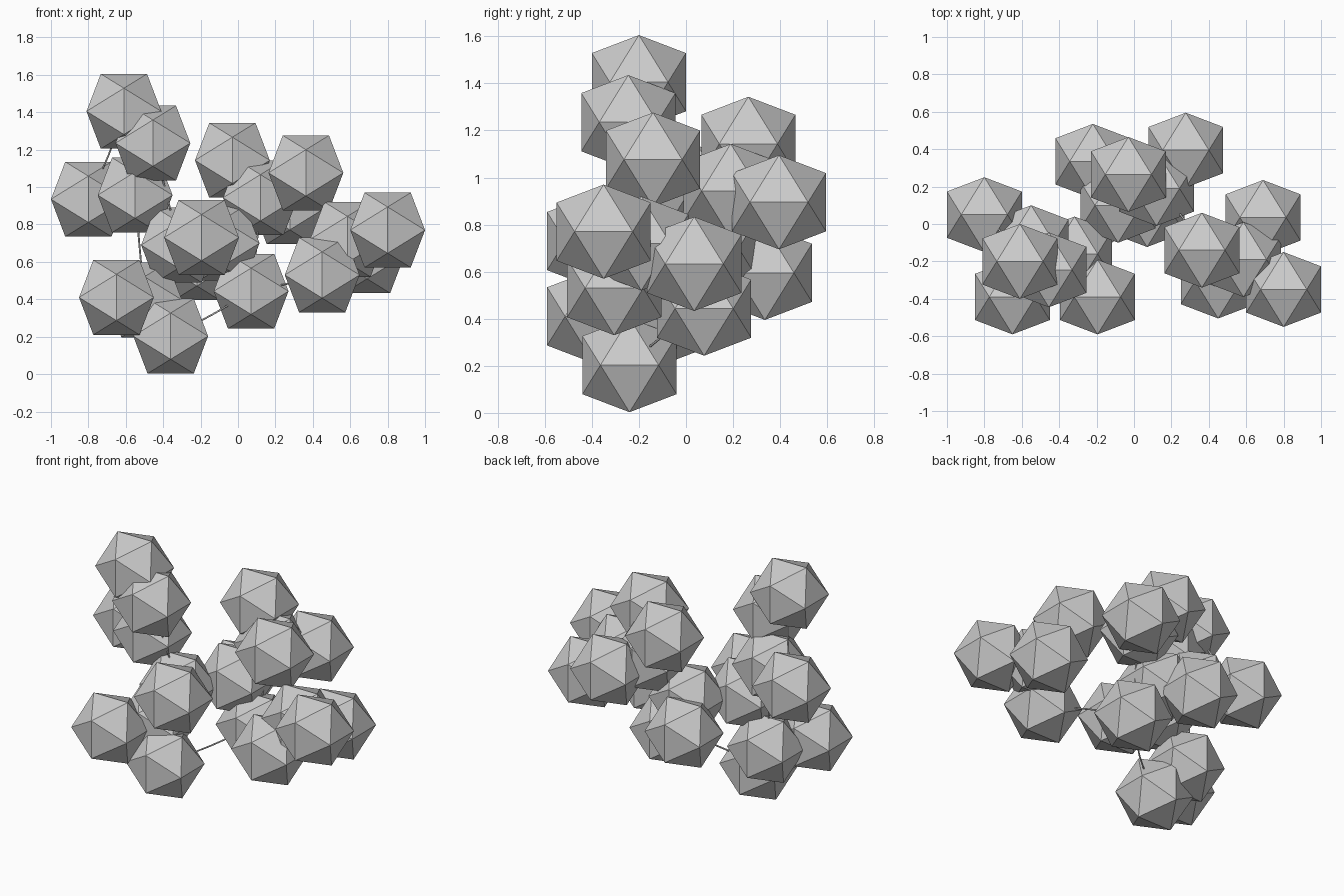
import bpy, bmesh
from mathutils import Vector

if "Cube" in bpy.data.objects:
    bpy.data.objects.remove(bpy.data.objects["Cube"])

# Node centres (x, y, z)
NODES = {
    "A": (-0.61, -0.20, 1.405), "B": (-0.455, -0.245, 1.235),
    "C": (-0.80, 0.05, 0.935), "D": (-0.55, -0.10, 0.957),
    "E": (-0.03, 0.265, 1.143), "F": (0.363, -0.14, 1.076),
    "G": (0.12, 0.19, 0.943), "H": (0.277, 0.395, 0.895),
    "I": (0.80, -0.35, 0.77), "J": (0.45, -0.305, 0.53),
    "K": (0.585, -0.19, 0.72), "L": (0.69, 0.035, 0.633),
    "M": (-0.195, -0.39, 0.73), "N": (-0.318, -0.16, 0.69),
    "O": (-0.65, -0.39, 0.41), "P": (-0.36, -0.24, 0.203),
    "Q": (0.07, 0.077, 0.443), "R": (-0.50, -0.12, 0.397),
    "S": (-0.22, 0.335, 0.595), "T": (-0.085, 0.10, 0.70),
}
# Pairs of nodes joined by thin rods
LINKS = "AC AB BN DR NT TQ PQ PR RO MN DC FK KI KL KJ JQ GT GE GH QG TS FG RN".split()

PHI = (1 + 5 ** 0.5) / 2
HALF = 0.2            # half width of a node
ROD = 0.005


def node_mesh():
    """Icosahedron with its two-fold axes along x, y and z."""
    s = HALF / PHI
    bm = bmesh.new()
    for a in (-s, s):
        for b in (-HALF, HALF):
            for co in ((a, 0, b), (0, b, a), (b, a, 0)):
                bm.verts.new(co)
    bmesh.ops.convex_hull(bm, input=bm.verts)
    bmesh.ops.recalc_face_normals(bm, faces=bm.faces)
    me = bpy.data.meshes.new("faceted_node")
    bm.to_mesh(me)
    bm.free()
    return me


# Faceted nodes
mesh = node_mesh()
for co in NODES.values():
    ob = bpy.data.objects.new("faceted_node", mesh)
    ob.location = co
    bpy.context.collection.objects.link(ob)

# Thin, slightly bowed rods between nodes
curve = bpy.data.curves.new("connecting_rods", 'CURVE')
curve.dimensions = '3D'
curve.bevel_depth = ROD
curve.bevel_resolution = 1
curve.use_fill_caps = True
for pair in LINKS:
    p, q = (Vector(NODES[k]) for k in pair)
    bow = (q - p).cross(Vector((0, 0, 1))) * 0.05
    sp = curve.splines.new('POLY')
    sp.points.add(4)
    for i, pt in enumerate(sp.points):
        t = i / 4
        pt.co = (*(p.lerp(q, t) + bow * 4 * t * (1 - t)), 1)
rods = bpy.data.objects.new("connecting_rods", curve)
bpy.context.collection.objects.link(rods)
